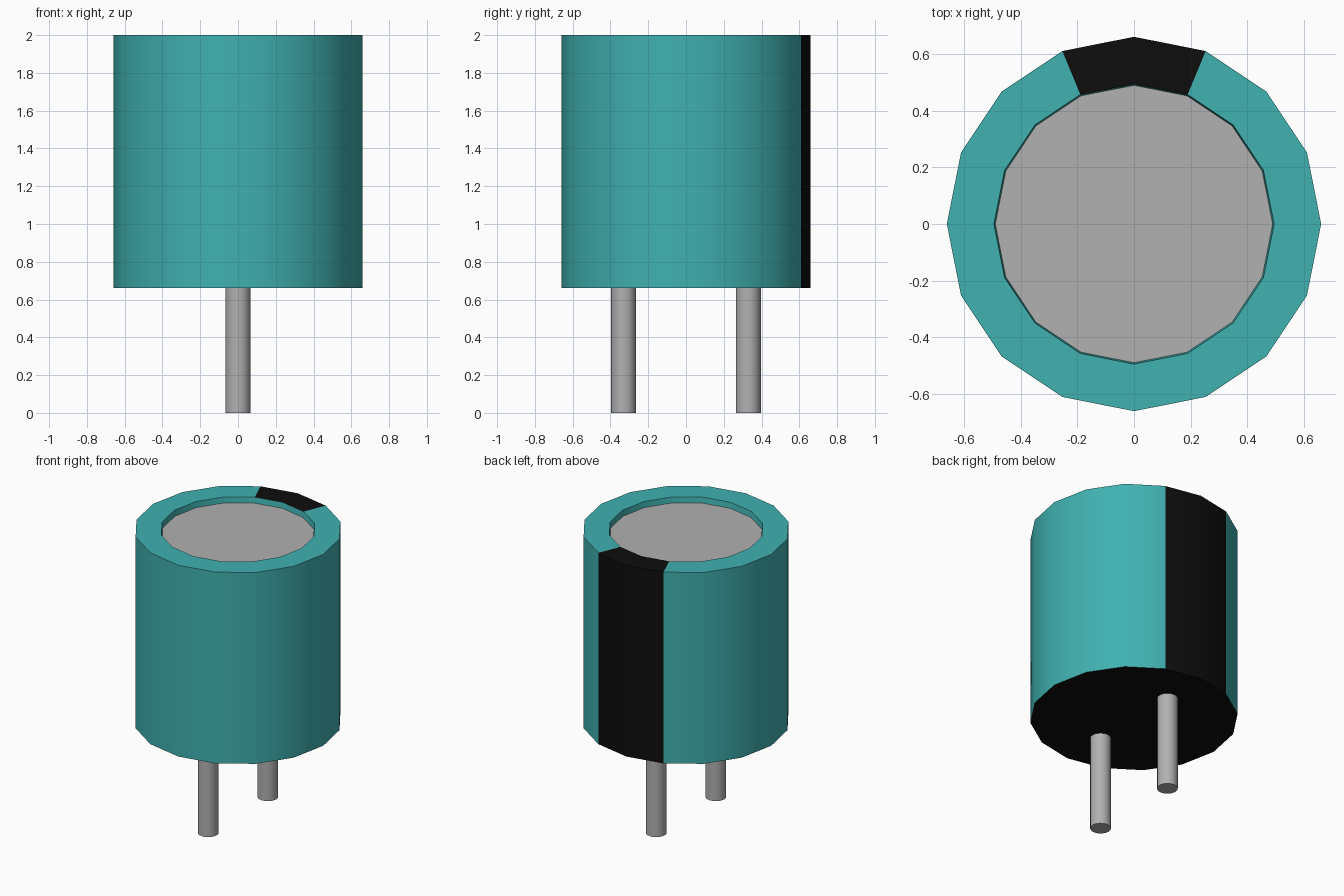
import bpy, bmesh, math

cube = bpy.data.objects.get("Cube")
if cube:
    bpy.data.objects.remove(cube, do_unlink=True)


def material(name, rgb):
    m = bpy.data.materials.new(name)
    m.use_nodes = True
    m.diffuse_color = (*rgb, 1)
    m.node_tree.nodes["Principled BSDF"].inputs["Base Color"].default_value = (*rgb, 1)
    return m


TEAL = material("teal sleeve", (0.052, 0.44, 0.44))
BLACK = material("black", (0.004, 0.004, 0.004))
METAL = material("grey metal", (0.44, 0.44, 0.44))
SIDES = 16


def lathe(name, profile, mats, paint, centre=(0, 0)):
    """Revolve (radius, z) points into a closed solid; paint picks a slot per face."""
    bm = bmesh.new()
    rings = [[bm.verts.new((r * math.cos(math.tau * i / SIDES),
                            r * math.sin(math.tau * i / SIDES), z))
              for i in range(SIDES)] for r, z in profile]
    bm.faces.new(rings[0][::-1])
    for band, (a, b) in enumerate(zip(rings, rings[1:])):
        for i in range(SIDES):
            j = (i + 1) % SIDES
            bm.faces.new((a[i], a[j], b[j], b[i])).material_index = paint(band, i)
    bm.faces.new(rings[-1])
    bm.normal_update()
    # First face is the underside, last is the top cap
    bm.faces.ensure_lookup_table()
    bm.faces[0].material_index = paint("bottom", 0)
    bm.faces[-1].material_index = paint("top", 0)
    me = bpy.data.meshes.new(name)
    bm.to_mesh(me)
    bm.free()
    ob = bpy.data.objects.new(name, me)
    ob.location = (*centre, 0)
    bpy.context.collection.objects.link(ob)
    for m in mats:
        me.materials.append(m)
    bpy.ops.object.select_all(action="DESELECT")
    ob.select_set(True)
    bpy.context.view_layer.objects.active = ob
    bpy.ops.object.shade_smooth_by_angle(angle=math.radians(35))
    return ob


# Can: outer wall, rim, recess wall, metal top; stripe on the two back segments
def can_paint(part, segment):
    if part == "bottom":
        return 1
    if part == "top":
        return 2
    stripe = segment in (SIDES // 4 - 1, SIDES // 4)
    return 1 if stripe and part < 2 else 0


lathe("can", [(0.66, 0.66), (0.66, 2), (0.494, 2), (0.489, 1.96)],
      [TEAL, BLACK, METAL], can_paint)

# Two wire leads
for name, y in (("front_lead", -0.33), ("back_lead", 0.33)):
    lathe(name, [(0.066, 0), (0.066, 0.67)], [METAL], lambda part, i: 0, (0, y))
